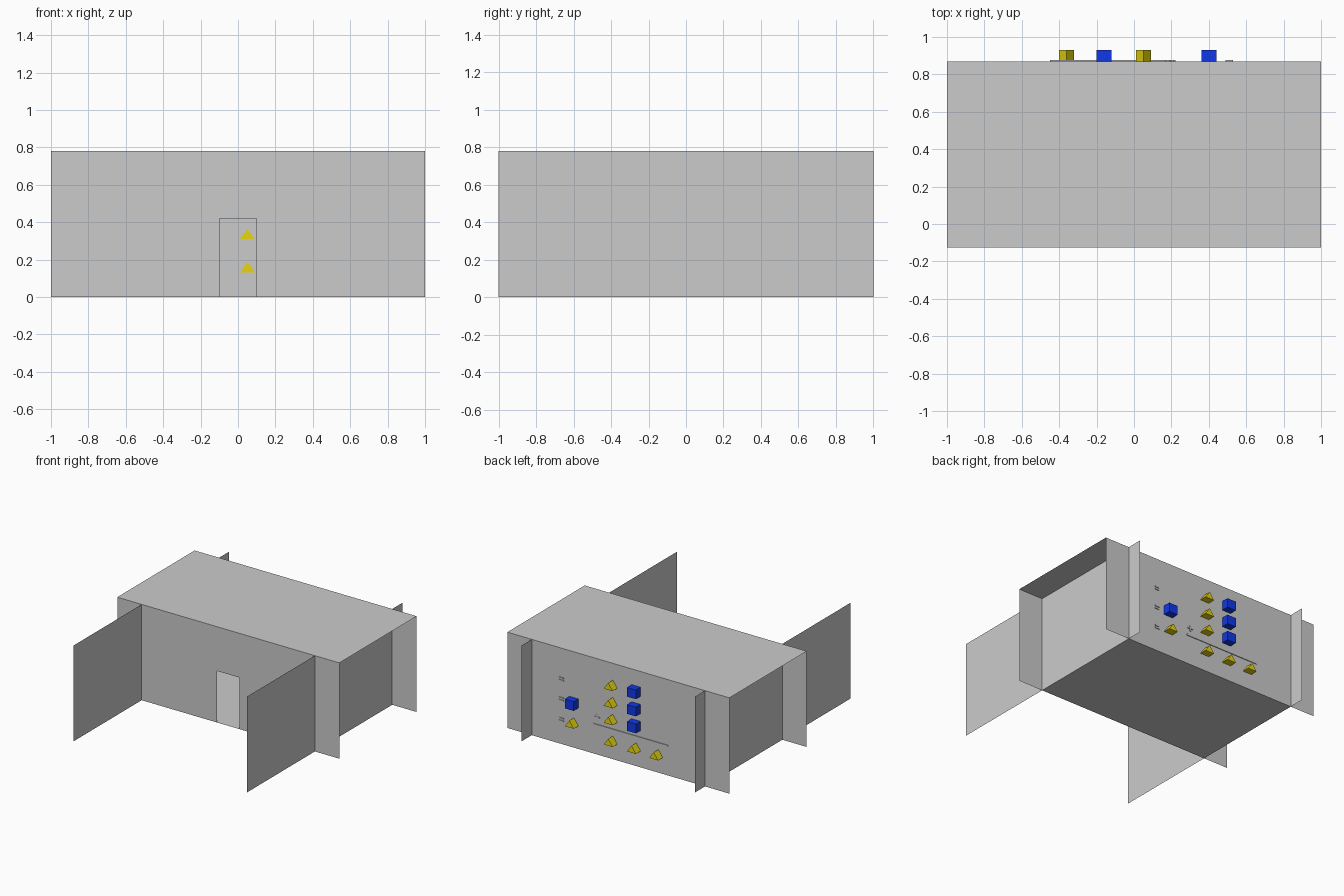
import bpy
from mathutils import Vector

cube = bpy.data.objects.get("Cube")
if cube:
    bpy.data.objects.remove(cube, do_unlink=True)


def material(name, rgb):
    m = bpy.data.materials.new(name)
    m.use_nodes = True
    m.diffuse_color = (*rgb, 1)
    m.node_tree.nodes["Principled BSDF"].inputs["Base Color"].default_value = (*rgb, 1)
    return m


GREY = material("grey", (0.6, 0.6, 0.6))
YELLOW = material("yellow", (0.8, 0.67, 0.005))
BLUE = material("blue", (0.005, 0.04, 0.8))

FRONT, BACK, HEIGHT, SIDE = -0.125, 0.87, 0.78, 0.78
DOOR_W, DOOR_H = 0.1, 0.42


def build(name, verts, faces, mat):
    mesh = bpy.data.meshes.new(name)
    mesh.from_pydata(verts, [], faces)
    mesh.materials.append(mat)
    obj = bpy.data.objects.new(name, mesh)
    bpy.context.collection.objects.link(obj)
    return obj


def sheet(name, origin, u, v):
    """Flat panel spanned by two edge vectors."""
    o, u, v = Vector(origin), Vector(u), Vector(v)
    return build(name, [o, o + u, o + u + v, o + v], [(0, 1, 2, 3)], GREY)


def extrude(name, outline, x, z, y0, y1, mat):
    """Solid with an (x, z) outline, counter-clockwise from the front."""
    n = len(outline)
    verts = [(x + a, y, z + b) for y in (y0, y1) for a, b in outline]
    faces = [tuple(range(n)), tuple(range(2 * n - 1, n - 1, -1))]
    faces += [(i, i + n, (i + 1) % n + n, (i + 1) % n) for i in range(n)]
    return build(name, verts, faces, mat)


def rect(w, h):
    return [(-w / 2, -h / 2), (w / 2, -h / 2), (w / 2, h / 2), (-w / 2, h / 2)]


# Roof, floor and back wall
depth = BACK - FRONT
sheet("roof", (-1, FRONT, HEIGHT), (2, 0, 0), (0, depth, 0))
sheet("floor", (-SIDE, FRONT, 0), (0, depth, 0), (2 * SIDE, 0, 0))
sheet("back_wall", (1, BACK, 0), (-2, 0, 0), (0, 0, HEIGHT))

# Front wall with doorway
build("front_wall",
      [(x, FRONT, z) for x, z in ((-1, 0), (-DOOR_W, 0), (-DOOR_W, DOOR_H), (DOOR_W, DOOR_H),
                                  (DOOR_W, 0), (1, 0), (1, HEIGHT), (DOOR_W, HEIGHT),
                                  (-DOOR_W, HEIGHT), (-1, HEIGHT))],
      [(0, 1, 2, 8, 9), (2, 3, 7, 8), (4, 5, 6, 7, 3)], GREY)

# Long side walls that run past the front and back
sheet("right_side_wall", (-SIDE, 1, 0), (0, -2, 0), (0, 0, HEIGHT))
sheet("left_side_wall", (SIDE, -1, 0), (0, 2, 0), (0, 0, HEIGHT))

# Counting shapes on the back wall, showing slightly on its inside
ROWS = (0.615, 0.475, 0.337)
COLUMNS = (0.05, -0.16, -0.36)
INNER, OUTER = BACK - 0.002, 0.93
TRIANGLE = [(-0.04, -0.028), (0.04, -0.028), (0, 0.028)]

triangles = [(COLUMNS[0], z) for z in ROWS] + [(x, 0.16) for x in COLUMNS] + [(0.4, 0.215)]
for x, z in triangles:
    extrude("yellow_prism", TRIANGLE, x, z, INNER, OUTER, YELLOW)
for x, z in [(COLUMNS[1], z) for z in ROWS] + [(0.4, 0.37)]:
    extrude("blue_block", rect(0.08, 0.075), x, z, BACK, OUTER, BLUE)

# Sum line, plus sign and equals signs
MARK = BACK + 0.006
extrude("sum_line", rect(0.67, 0.01), -0.113, 0.242, INNER, MARK, GREY)
extrude("plus_bar", rect(0.045, 0.008), 0.19, 0.305, BACK, MARK, GREY)
extrude("plus_post", rect(0.008, 0.045), 0.19, 0.305, BACK, MARK, GREY)
for z in (0.53, 0.367, 0.2):
    for dz in (-0.01, 0.01):
        extrude("equals_bar", rect(0.04, 0.008), 0.51, z + dz, BACK, MARK, GREY)
